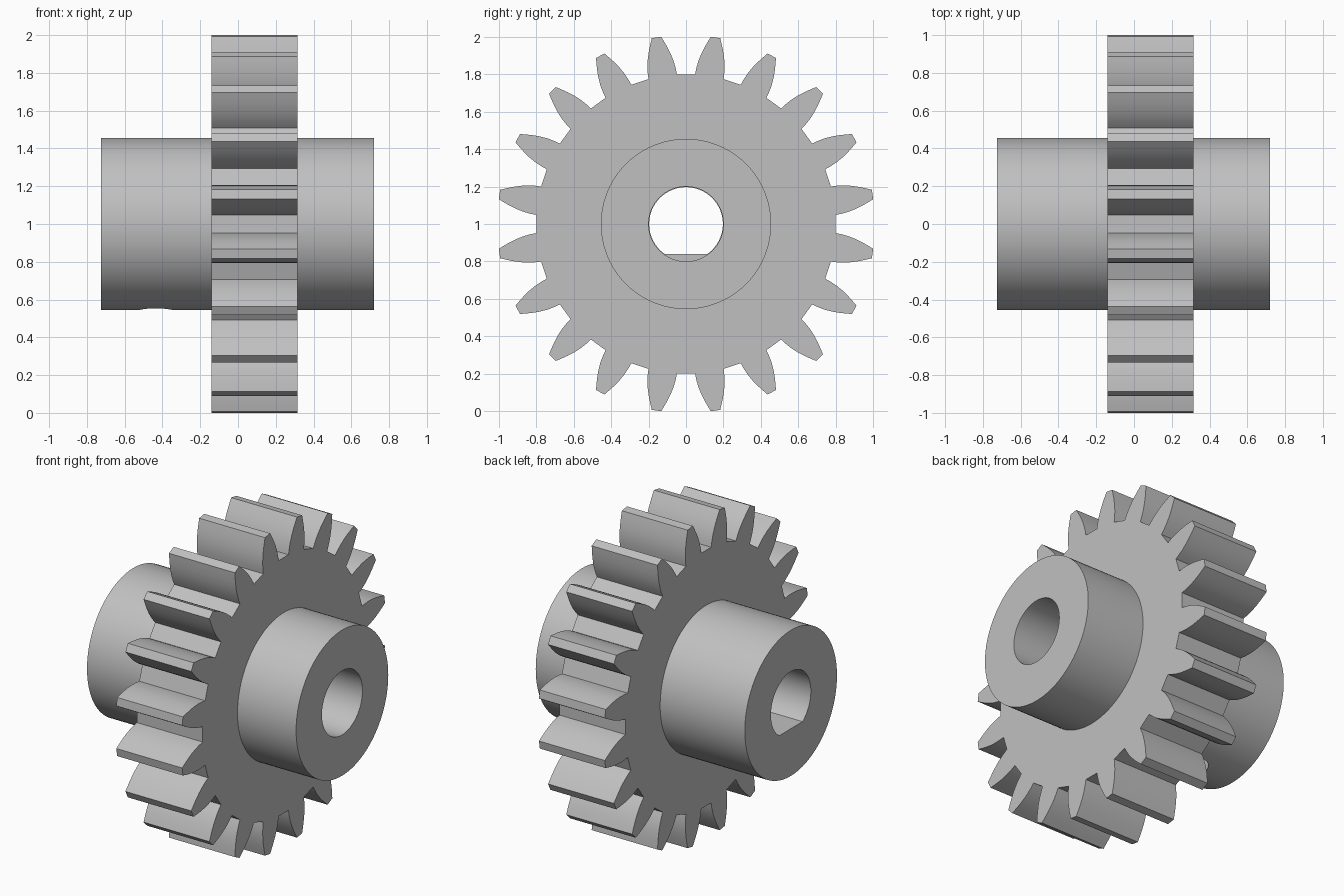
import bpy
import bmesh
from math import cos, sin, pi, atan2, hypot, asin

cube = bpy.data.objects.get("Cube")
if cube:
    bpy.data.objects.remove(cube, do_unlink=True)

steel = bpy.data.materials.new("plain grey metal")
steel.use_nodes = True
GREY = (0.53, 0.53, 0.53, 1)
steel.diffuse_color = GREY
steel.node_tree.nodes["Principled BSDF"].inputs["Base Color"].default_value = GREY

CENTRE = 1.0   # height of the shaft axis
TEETH = 20


def prism(name, outline, x0, x1):
    """Extrude a (y, z) outline about the shaft axis from x0 to x1."""
    bm = bmesh.new()
    face = bm.faces.new([bm.verts.new((x0, y, CENTRE + z)) for y, z in outline])
    res = bmesh.ops.extrude_face_region(bm, geom=[face])
    verts = [v for v in res["geom"] if isinstance(v, bmesh.types.BMVert)]
    bmesh.ops.translate(bm, verts=verts, vec=(x1 - x0, 0, 0))
    bmesh.ops.recalc_face_normals(bm, faces=bm.faces)
    mesh = bpy.data.meshes.new(name)
    bm.to_mesh(mesh)
    bm.free()
    mesh.materials.append(steel)
    ob = bpy.data.objects.new(name, mesh)
    bpy.context.collection.objects.link(ob)
    return ob


def arc(radius, start=0, end=2 * pi, count=96, closed=True):
    steps = count if closed else count - 1
    angles = [start + (end - start) * i / steps for i in range(count)]
    return [(radius * cos(a), radius * sin(a)) for a in angles]


def combine(target, tool, operation):
    """Apply a boolean and discard the tool."""
    mod = target.modifiers.new(operation, 'BOOLEAN')
    mod.operation = operation
    mod.solver = 'EXACT'
    mod.object = tool
    bpy.context.view_layer.objects.active = target
    bpy.ops.object.modifier_apply(modifier=mod.name)
    bpy.data.objects.remove(tool, do_unlink=True)


# Toothed wheel: one flank as (radius, half width), mirrored and repeated
flank = [(0.8, 0.0775), (0.83, 0.0765), (0.87, 0.072), (0.91, 0.063),
         (0.95, 0.05), (0.985, 0.036), (1.01, 0.0255)]
tooth = [(r, -w) for r, w in flank] + [(r, w) for r, w in reversed(flank)]
outline = []
for k in range(TEETH):
    middle = (k + 0.5) * 2 * pi / TEETH
    for r, w in tooth:
        a = middle + atan2(w, r)
        outline.append((r * cos(a), r * sin(a)))
gear = prism("spur_gear", outline, -0.14, 0.315)

# Hub passing through both sides of the wheel
combine(gear, prism("hub", arc(0.455), -0.725, 0.72), 'UNION')

# Round bore on one side, bore with a flat floor on the other
combine(gear, prism("round_bore", arc(0.2), -0.14, 0.8), 'DIFFERENCE')
dip = asin(0.16 / 0.197)
d_shape = arc(0.197, -dip, pi + dip, 72, closed=False)
combine(gear, prism("flat_bore", d_shape, -0.8, -0.12), 'DIFFERENCE')

# Set screw hole in the underside of the long hub
bpy.ops.mesh.primitive_cylinder_add(vertices=48, radius=0.088, depth=0.5,
                                    location=(-0.435, 0, CENTRE - 0.38))
screw_hole = bpy.context.object
screw_hole.data.materials.append(steel)
combine(gear, screw_hole, 'DIFFERENCE')

# Smooth curved walls, sharp edges
bpy.ops.object.select_all(action='DESELECT')
gear.select_set(True)
bpy.context.view_layer.objects.active = gear
bpy.ops.object.shade_smooth_by_angle(angle=pi / 9)
